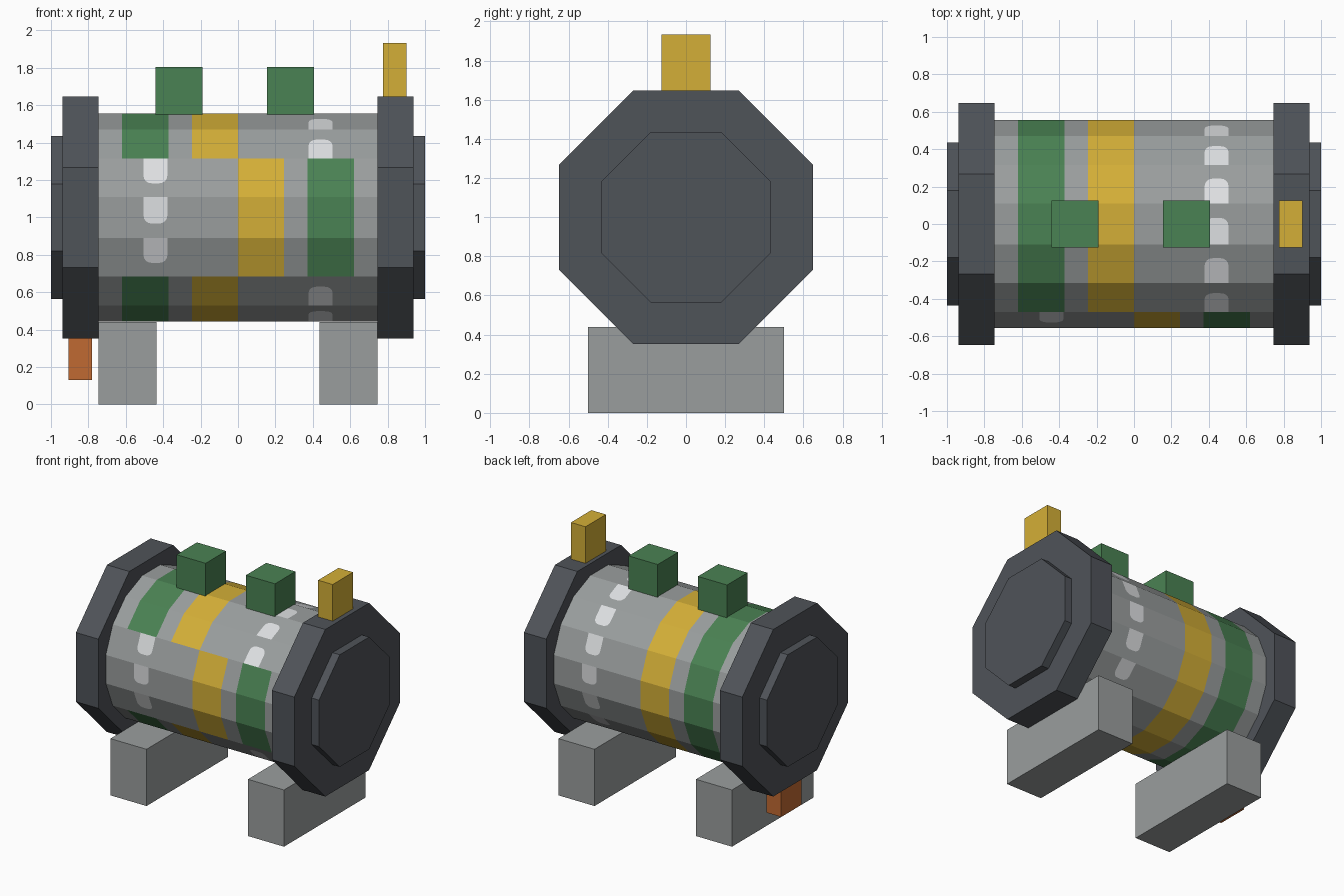
import bpy
import bmesh
from math import sin, cos, tan, pi

cube = bpy.data.objects.get("Cube")
if cube:
    bpy.data.objects.remove(cube, do_unlink=True)


def srgb(r, g, b):
    def lin(c):
        c /= 255
        return c / 12.92 if c <= 0.04045 else ((c + 0.055) / 1.055) ** 2.4
    return (lin(r), lin(g), lin(b), 1)


def material(name, rgb):
    mat = bpy.data.materials.new(name)
    mat.use_nodes = True
    mat.diffuse_color = srgb(*rgb)
    mat.node_tree.nodes["Principled BSDF"].inputs["Base Color"].default_value = srgb(*rgb)
    return mat


steel = material("steel grey", (154, 158, 158))
dark = material("dark iron", (79, 83, 89))
yellow = material("yellow", (212, 175, 55))
green = material("green", (74, 130, 83))
white = material("pale spot", (222, 224, 226))
orange = material("burnt orange", (192, 106, 50))

AXIS_Z = 1.0


def finish(name, bm, mats):
    mesh = bpy.data.meshes.new(name)
    bm.to_mesh(mesh)
    bm.free()
    for mat in mats:
        mesh.materials.append(mat)
    obj = bpy.data.objects.new(name, mesh)
    bpy.context.collection.objects.link(obj)
    return obj


def box(name, low, high, mat):
    bm = bmesh.new()
    bmesh.ops.create_cube(bm, size=1)
    for v in bm.verts:
        v.co = [(a + b) / 2 + c * (b - a) for a, b, c in zip(low, high, v.co)]
    return finish(name, bm, [mat])


def octagon(name, x0, x1, apothem, mat):
    """Eight-sided disc along x with a flat side on top."""
    bm = bmesh.new()
    r = apothem / cos(pi / 8)
    angles = [(i + 0.5) * pi / 4 for i in range(8)]
    face = bm.faces.new([bm.verts.new((x0, r * cos(a), AXIS_Z + r * sin(a))) for a in angles])
    out = bmesh.ops.extrude_face_region(bm, geom=[face])["geom"]
    bmesh.ops.translate(bm, vec=(x1 - x0, 0, 0),
                        verts=[g for g in out if isinstance(g, bmesh.types.BMVert)])
    bmesh.ops.recalc_face_normals(bm, faces=bm.faces)
    return finish(name, bm, [mat])


# Barrel: sixteen flat panels, each with painted bands and a rounded spot
SIDES, APOTHEM, END = 16, 0.556, 0.75
HALF = APOTHEM * tan(pi / SIDES)
BANDS = [(-END, -0.62, 0), (-0.62, -0.372, 1), (-0.372, -0.245, 0),
         (-0.245, 0, 2), (0, 0.378, 0), (0.505, END, 0)]
SPOT_L, SPOT_R, SPOT_TOP, ROUND = 0.378, 0.505, -HALF + 0.143, 0.042


def arc(cx, start):
    steps = 4
    return [(cx + ROUND * cos(start + i * pi / 2 / steps),
             SPOT_TOP - ROUND + ROUND * sin(start + i * pi / 2 / steps))
            for i in range(steps + 1)]


def rectangle(x0, x1, v0, v1):
    return [(x0, v0), (x1, v0), (x1, v1), (x0, v1)]


bm = bmesh.new()
crown = arc(SPOT_R - ROUND, 0) + arc(SPOT_L + ROUND, pi / 2)
shapes = [(rectangle(a, b, -HALF, HALF), m) for a, b, m in BANDS]
shapes.append(([(SPOT_L, -HALF), (SPOT_R, -HALF)] + crown, 3))
shapes.append((crown[::-1] + [(SPOT_R, HALF), (SPOT_L, HALF)], 0))
for k in range(SIDES):
    a = 2 * pi * k / SIDES
    turn = -1 if k in (0, 1, SIDES - 1) else 1   # front panels are turned half round
    for points, index in shapes:
        verts = [bm.verts.new((turn * x,
                               -cos(a) * APOTHEM + sin(a) * turn * v,
                               AXIS_Z + sin(a) * APOTHEM + cos(a) * turn * v))
                 for x, v in points]
        bm.faces.new(verts).material_index = index
bmesh.ops.remove_doubles(bm, verts=bm.verts, dist=0.0005)
finish("barrel", bm, [steel, green, yellow, white])

# End plates, hubs and feet on both sides
for side, s in (("left", 1), ("right", -1)):
    octagon(side + "_end_plate", s * 0.745, s * 0.937, 0.648, dark)
    octagon(side + "_hub", s * 0.93, s * 1.0, 0.435, dark)
    x0, x1 = sorted((s * 0.435, s * 0.745))
    box(side + "_foot", (x0, -0.5, 0), (x1, 0.5, 0.44), steel)

# Blocks on top of the barrel
for side, x in (("left", 0.28), ("right", -0.315)):
    box(side + "_top_block", (x - 0.125, -0.125, 1.5), (x + 0.125, 0.125, 1.805), green)

# Tabs on the end plates
box("upper_tab", (0.775, -0.125, 1.6), (0.9, 0.125, 1.932), yellow)
box("lower_tab", (-0.905, -0.125, 0.13), (-0.78, 0.125, 0.4), orange)
